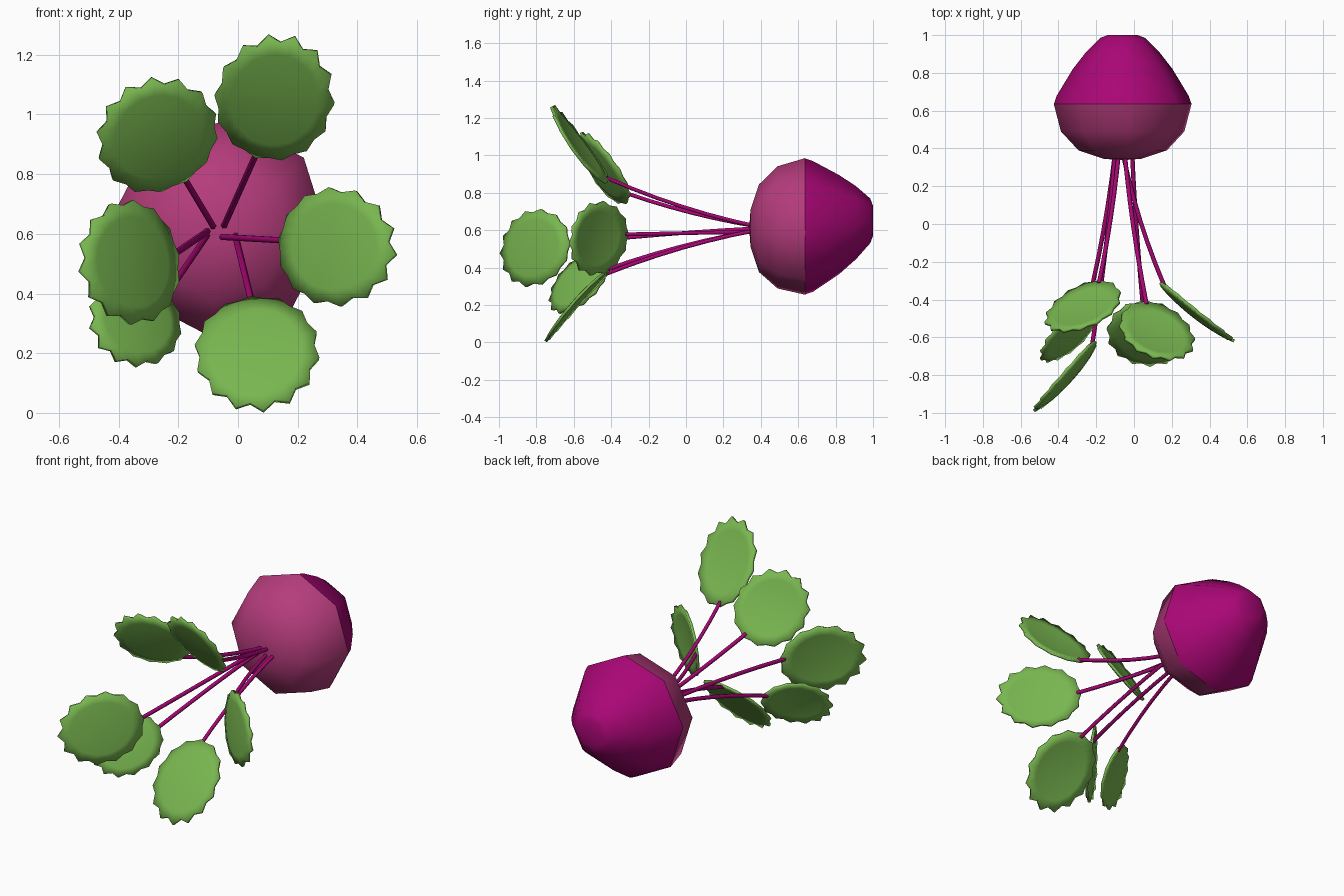
import bpy, bmesh
from math import sin, cos, pi, radians
from mathutils import Vector

if "Cube" in bpy.data.objects:
    bpy.data.objects.remove(bpy.data.objects["Cube"])


def material(name, rgb):
    m = bpy.data.materials.new(name)
    m.diffuse_color = (*rgb, 1)
    m.use_nodes = True
    m.node_tree.nodes["Principled BSDF"].inputs["Base Color"].default_value = m.diffuse_color
    return m


ROOT = material("root_magenta", (0.40, 0.002, 0.18))
CROWN = material("crown_pink", (0.46, 0.045, 0.20))
LEAF = material("leaf_green", (0.19, 0.47, 0.08))


def add_object(name, bm, mat):
    bmesh.ops.recalc_face_normals(bm, faces=bm.faces[:])
    for f in bm.faces:
        f.smooth = True
    me = bpy.data.meshes.new(name)
    bm.to_mesh(me)
    bm.free()
    me.materials.append(mat)
    ob = bpy.data.objects.new(name, me)
    bpy.context.collection.objects.link(ob)
    return ob


def lathe(name, profile, mat, sides=8, turn=40):
    """Eight-sided body around the y axis; profile rows are (y, radius, centre z)."""
    bm = bmesh.new()
    rings = []
    for y, r, cz in profile:
        rings.append([bm.verts.new((-0.06 + r * cos(a), y, cz + r * sin(a)))
                      for a in (radians(turn) + 2 * pi * i / sides for i in range(sides))])
    for lo, hi in zip(rings, rings[1:]):
        for i in range(sides):
            j = (i + 1) % sides
            bm.faces.new((lo[i], lo[j], hi[j], hi[i]))
    # close the outer end of the body
    bm.faces.new(rings[-1])
    return add_object(name, bm, mat)


# Bulb: pale crown at the stem end, magenta root behind it
lathe("bulb_crown", [(0.635, 0.366, 0.62), (0.49, 0.328, 0.615), (0.39, 0.235, 0.61),
                     (0.345, 0.10, 0.61), (0.34, 0.03, 0.61)], CROWN)
lathe("bulb_root", [(0.635, 0.366, 0.62), (0.68, 0.35, 0.62), (0.82, 0.265, 0.63),
                    (0.91, 0.195, 0.64), (0.985, 0.12, 0.65), (1.0, 0.08, 0.65)], ROOT)


def stem(name, start, end):
    cu = bpy.data.curves.new(name, 'CURVE')
    cu.dimensions = '3D'
    cu.bevel_depth = 0.0115
    cu.bevel_resolution = 1
    cu.resolution_u = 6
    cu.use_fill_caps = True
    sp = cu.splines.new('BEZIER')
    sp.bezier_points.add(1)
    a, b = sp.bezier_points
    a.co, b.co = start, end
    third = (end - start) / 3
    sag = Vector((-(end.x - start.x), 0, -(end.z - start.z))) * 0.12
    a.handle_left, a.handle_right = start - third, start + third + sag
    b.handle_left, b.handle_right = end - third + sag, end + third
    cu.materials.append(ROOT)
    ob = bpy.data.objects.new(name, cu)
    bpy.context.collection.objects.link(ob)


def leaf(name, base, tip, width, teeth=14):
    """Arched, toothed blade from base to tip, bulging to the front."""
    axis = tip - base
    side = axis.cross(Vector((0, 1, 0))).normalized()
    normal = axis.normalized().cross(side)
    if normal.y > 0:
        normal.negate()
    centre = (base + tip) / 2
    n = teeth * 2
    bm = bmesh.new()

    def point(r, a, s):
        u, v = s * r * cos(a), s * r * sin(a)
        # arch along the length, weaker arch across
        bulge = 0.025 * (1 - u * u) - 0.012 * v * v
        return bm.verts.new(centre + axis * (0.5 * u) + side * (0.5 * width * v)
                            + normal * bulge)

    rings = []
    for r in (0.4, 0.72, 1.0):
        ring = []
        for i in range(n):
            a = 2 * pi * i / n
            # teeth are deeper toward the tip
            depth = 0.07 + 0.07 * (1 + cos(a)) / 2
            s = 1.02 - depth if (r == 1.0 and i % 2) else 1.0
            ring.append(point(r, a, s))
        rings.append(ring)
    mid = point(0, 0, 1)
    for i in range(n):
        j = (i + 1) % n
        bm.faces.new((mid, rings[0][i], rings[0][j]))
        for lo, hi in zip(rings, rings[1:]):
            bm.faces.new((lo[i], hi[i], hi[j], lo[j]))
    ob = add_object(name, bm, LEAF)
    mod = ob.modifiers.new("thickness", 'SOLIDIFY')
    mod.thickness = 0.016
    mod.offset = 0


# Six stalks: stem start (x, z), leaf base, leaf tip, leaf width
stalks = [
    ((-0.08, 0.62), (-0.175, -0.30, 0.78), (-0.375, -0.57, 1.09), 0.42),
    ((-0.05, 0.62), (0.06, -0.41, 0.86), (0.19, -0.72, 1.26), 0.40),
    ((-0.06, 0.59), (0.14, -0.31, 0.58), (0.53, -0.62, 0.53), 0.40),
    ((-0.01, 0.60), (0.045, -0.41, 0.385), (0.085, -0.75, 0.005), 0.42),
    ((-0.10, 0.61), (-0.205, -0.62, 0.53), (-0.53, -0.99, 0.475), 0.42),
    ((-0.10, 0.60), (-0.235, -0.42, 0.395), (-0.465, -0.73, 0.22), 0.33),
]
for k, ((sx, sz), base, tip, width) in enumerate(stalks, 1):
    base, tip = Vector(base), Vector(tip)
    stem(f"stem_{k}", Vector((sx, 0.38, sz)), base + (tip - base) * 0.05)
    leaf(f"leaf_{k}", base, tip, width)
